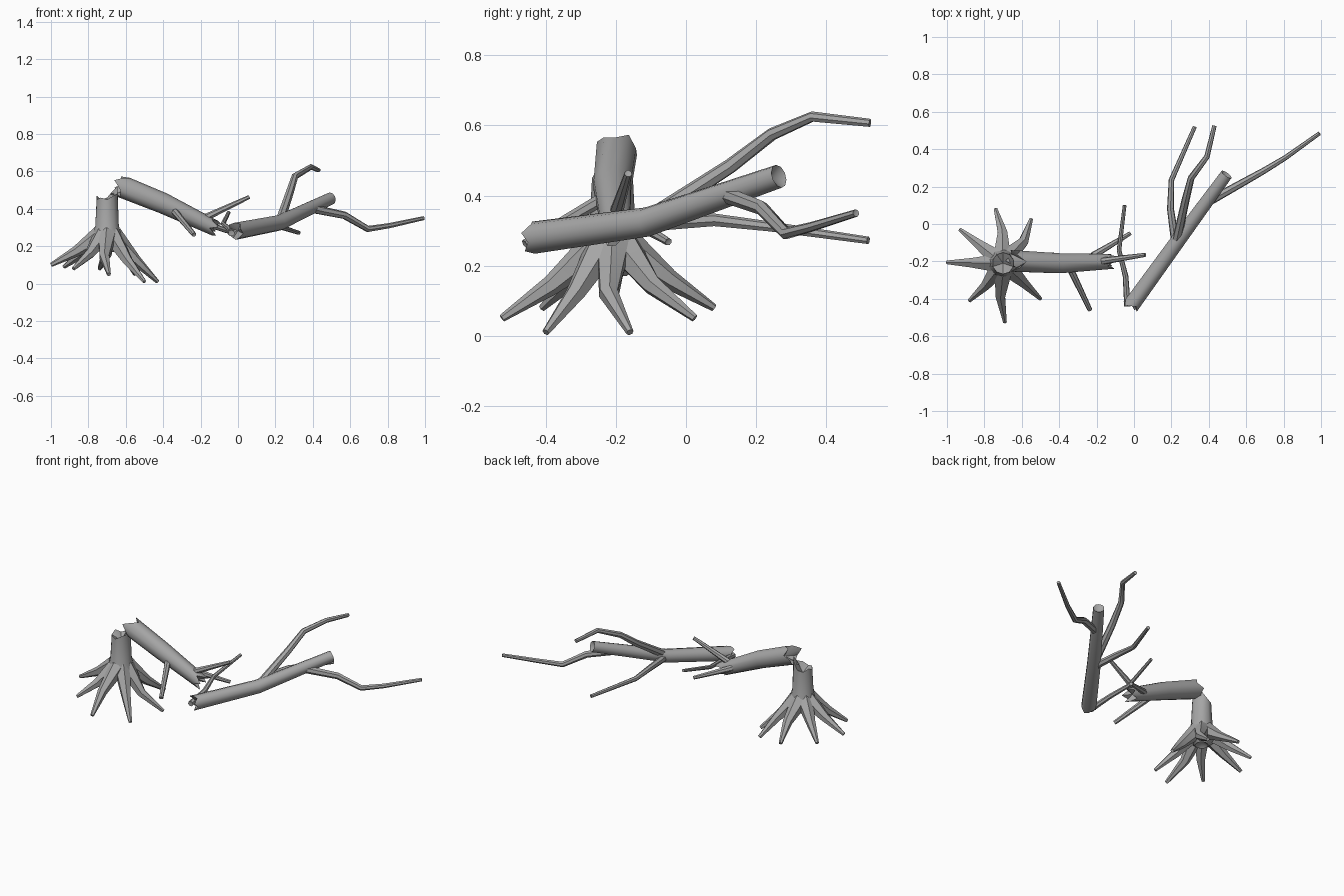
import bpy, bmesh, math, random
from mathutils import Vector

random.seed(4)
default_cube = bpy.data.objects.get("Cube")
if default_cube:
    bpy.data.objects.remove(default_cube, do_unlink=True)

# One plain grey for the dead wood
bark = bpy.data.materials.new("grey_bark")
bark.use_nodes = True
grey = (0.38, 0.38, 0.38, 1)
bark.diffuse_color = grey
shader = bark.node_tree.nodes["Principled BSDF"]
shader.inputs["Base Color"].default_value = grey
shader.inputs["Roughness"].default_value = 0.9


def limb(name, path, radii, sides=8, start_jag=None, end_jag=None, hollow=0.0):
    """Sweep a ring along a path; jags push the end-ring vertices along the axis."""
    points = [Vector(p) for p in path]
    if len(radii) != len(points):
        first, last = radii
        radii = [first + (last - first) * i / (len(points) - 1) for i in range(len(points))]
    overall = (points[-1] - points[0]).normalized()
    reference = Vector((0, 1, 0)) if abs(overall.z) > 0.9 else Vector((0, 0, 1))
    mesh_builder = bmesh.new()
    rings, tangents = [], []
    for i, point in enumerate(points):
        before = points[max(i - 1, 0)]
        after = points[min(i + 1, len(points) - 1)]
        tangent = (after - before).normalized()
        up = (reference - tangent * reference.dot(tangent)).normalized()
        side = tangent.cross(up)
        jag = start_jag if i == 0 else end_jag if i == len(points) - 1 else None
        ring = []
        for k in range(sides):
            angle = math.tau * k / sides
            offset = (up * math.cos(angle) + side * math.sin(angle)) * radii[i]
            shift = tangent * (jag[k % len(jag)] if jag else 0)
            ring.append(mesh_builder.verts.new(point + offset + shift))
        rings.append(ring)
        tangents.append(tangent)
    for low, high in zip(rings, rings[1:]):
        for k in range(sides):
            n = (k + 1) % sides
            mesh_builder.faces.new((low[k], low[n], high[n], high[k]))
    # End caps, sunk by the hollow depth
    for ring, point, inward in ((rings[0], points[0], tangents[0]),
                                (rings[-1], points[-1], -tangents[-1])):
        centre = mesh_builder.verts.new(point + inward * hollow)
        for k in range(sides):
            mesh_builder.faces.new((ring[k], ring[(k + 1) % sides], centre))
    bmesh.ops.recalc_face_normals(mesh_builder, faces=mesh_builder.faces)
    mesh = bpy.data.meshes.new(name)
    mesh_builder.to_mesh(mesh)
    mesh_builder.free()
    mesh.materials.append(bark)
    obj = bpy.data.objects.new(name, mesh)
    bpy.context.collection.objects.link(obj)
    bpy.ops.object.select_all(action="DESELECT")
    obj.select_set(True)
    bpy.context.view_layer.objects.active = obj
    bpy.ops.object.shade_smooth_by_angle(angle=math.radians(42))
    return obj


# Stump: flared base and splintered top, tallest on its right side
stump_x, stump_y = -0.7, -0.21
splinters = [0.01, 0.0, 0.02, 0.0, 0.01, 0.0, 0.02, 0.03, 0.07, 0.05]
stump_profile = [(0.17, 0.04), (0.21, 0.09), (0.25, 0.084), (0.31, 0.066), (0.45, 0.058)]
heights, stump_radii = zip(*stump_profile)
limb("stump", [(stump_x, stump_y, h) for h in heights], stump_radii,
     sides=10, end_jag=splinters, hollow=0.03)

# Roots: tip position and sideways bend of the middle
roots = [
    (-1.0, -0.205, 0.1, 0.0), (-0.93, -0.03, 0.09, 0.0),
    (-0.74, 0.08, 0.08, -0.02), (-0.55, 0.025, 0.05, -0.03),
    (-0.5, -0.4, 0.01, 0.0), (-0.69, -0.525, 0.05, -0.02),
    (-0.88, -0.41, 0.08, 0.01), (-0.43, -0.16, 0.01, -0.04),
]
for number, (x, y, z, bend) in enumerate(roots, 1):
    tip = Vector((x, y, z))
    heart = Vector((stump_x, stump_y, 0.26))
    outward = Vector((x - stump_x, y - stump_y, 0))
    sideways = Vector((-outward.y, outward.x, 0)).normalized()
    inner = heart + outward * 0.12
    middle = heart.lerp(tip, 0.55) + sideways * bend
    limb(f"root_{number}", [inner, middle, tip], [0.052, 0.029, 0.011], sides=6)

# Leaning log, snapped off above the stump
torn = [0.0, -0.03, -0.07, -0.02, -0.01, -0.07, -0.04, -0.06, -0.02, -0.05]
frayed = [0.01, -0.03, 0.02, -0.02, 0.03]
limb("leaning_log",
     [(-0.6, -0.2, 0.51), (-0.4, -0.21, 0.43), (-0.13, -0.2, 0.3)],
     [0.06, 0.056, 0.042], sides=10, start_jag=torn, end_jag=frayed, hollow=0.03)

# Fallen log lying across the tip of the leaning one
chipped = [0.0, 0.015, -0.01, 0.01, -0.015]
limb("fallen_log",
     [(-0.015, -0.435, 0.28), (0.22, -0.11, 0.325), (0.495, 0.265, 0.455)],
     [0.046, 0.042, 0.034], sides=10, start_jag=chipped, hollow=0.025)

# Branches on both logs: path, then radius at base and tip
branches = {
    "front_twig": ([(-0.35, -0.22, 0.4), (-0.235, -0.46, 0.262)], (0.02, 0.013)),
    "upper_twig": ([(-0.18, -0.2, 0.35), (0.06, -0.165, 0.463)], (0.02, 0.011)),
    "back_twig": ([(-0.22, -0.17, 0.34), (-0.02, -0.05, 0.268)], (0.02, 0.011)),
    "crossing_twig": ([(-0.035, -0.44, 0.27), (-0.045, -0.28, 0.29),
                       (-0.08, -0.14, 0.32), (-0.05, 0.1, 0.38)], (0.018, 0.01)),
    "rising_branch": ([(0.23, -0.08, 0.35), (0.275, 0.125, 0.483), (0.305, 0.245, 0.575),
                       (0.39, 0.36, 0.625), (0.43, 0.525, 0.607)], (0.025, 0.012)),
    "low_branch": ([(0.22, -0.09, 0.32), (0.195, 0.08, 0.33),
                    (0.2, 0.235, 0.312), (0.325, 0.52, 0.272)], (0.023, 0.011)),
    "long_branch": ([(0.4, 0.12, 0.4), (0.57, 0.215, 0.365), (0.695, 0.285, 0.292),
                     (0.81, 0.355, 0.31), (0.992, 0.485, 0.35)], (0.024, 0.011)),
}
for name, (path, radii) in branches.items():
    limb(name, path, radii, sides=7, hollow=0.004)
